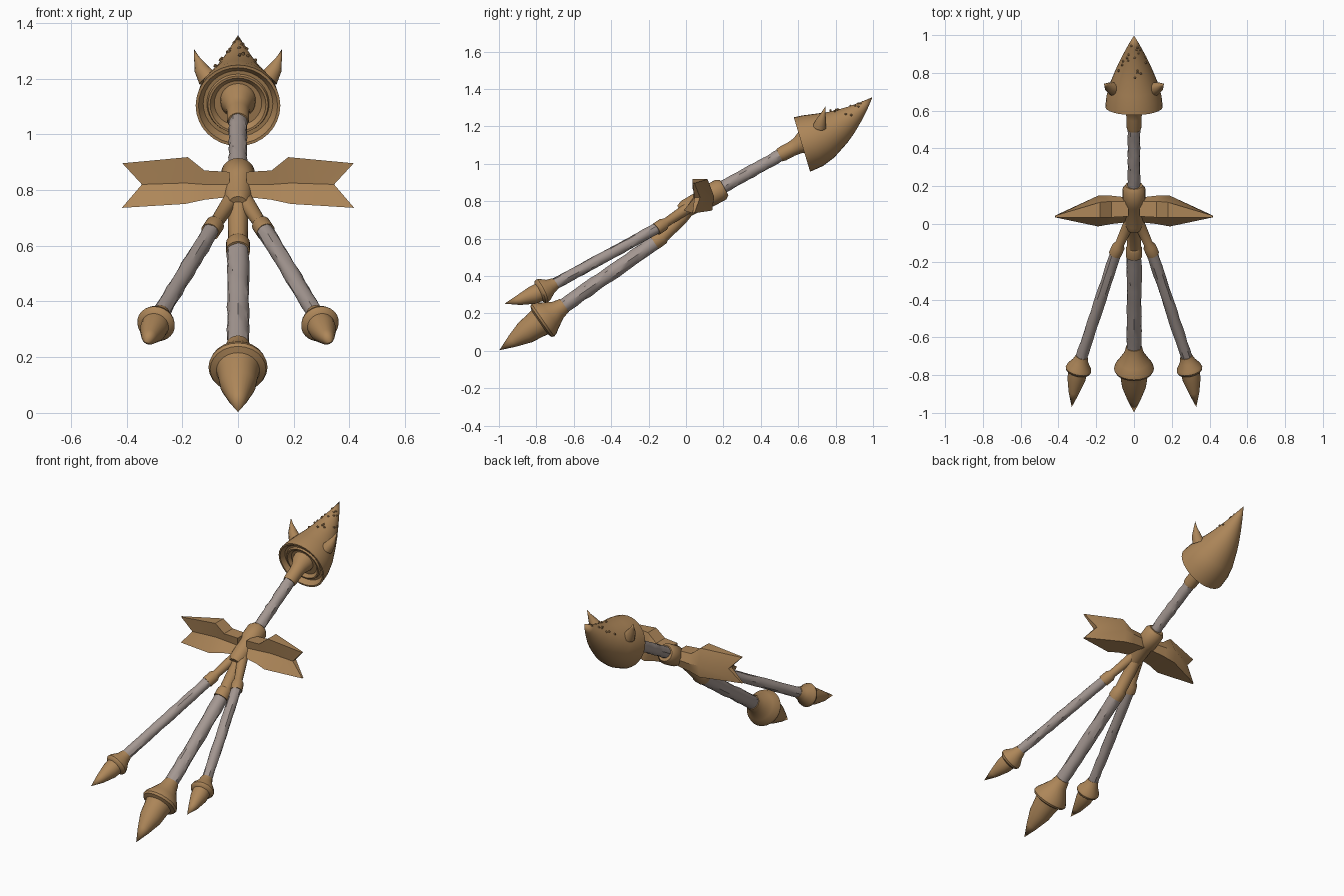
import bpy, bmesh, math, random
from mathutils import Vector, Matrix

random.seed(4)
cube = bpy.data.objects.get("Cube")
if cube:
    bpy.data.objects.remove(cube)


def material(name, rgb):
    m = bpy.data.materials.new(name)
    m.use_nodes = True
    m.diffuse_color = (*rgb, 1)
    bsdf = m.node_tree.nodes["Principled BSDF"]
    bsdf.inputs["Base Color"].default_value = (*rgb, 1)
    bsdf.inputs["Roughness"].default_value = 0.7
    return m


bronze = material("warm bronze", (0.42, 0.24, 0.10))
stone = material("worn grey", (0.37, 0.31, 0.285))
made = []


def finish(name, bm, mat):
    bmesh.ops.remove_doubles(bm, verts=bm.verts, dist=0.0002)
    bmesh.ops.recalc_face_normals(bm, faces=bm.faces)
    me = bpy.data.meshes.new(name)
    bm.to_mesh(me)
    bm.free()
    me.materials.append(mat)
    ob = bpy.data.objects.new(name, me)
    bpy.context.collection.objects.link(ob)
    made.append(ob)
    return ob


def frame(a, m, b, t):
    """Centre and two cross axes on a quadratic curve."""
    p = a * (1 - t) ** 2 + m * 2 * t * (1 - t) + b * t * t
    d = ((m - a) * (1 - t) + (b - m) * t).normalized()
    u = d.cross(Vector((0, 0, 1))).normalized()
    return p, u, u.cross(d)


def lathe(name, a, b, profile, mat, mid=None, sides=24, rough=0.0):
    """Turned part: profile holds (position along path, radius)."""
    a, b = Vector(a), Vector(b)
    m = Vector(mid) if mid else (a + b) / 2
    bm = bmesh.new()
    rings = []
    for t, r in profile:
        p, u, v = frame(a, m, b, t)
        ring = []
        for i in range(sides):
            w = math.tau * i / sides
            rr = r * (1 + random.uniform(-rough, rough))
            ring.append(bm.verts.new(p + (u * math.cos(w) + v * math.sin(w)) * rr))
        rings.append(ring)
    for lo, hi in zip(rings, rings[1:]):
        for i in range(sides):
            j = (i + 1) % sides
            bm.faces.new((lo[i], lo[j], hi[j], hi[i]))
    for end, rad in ((rings[0], profile[0][1]), (rings[-1], profile[-1][1])):
        if rad > 0.001:
            bm.faces.new(end)
    return finish(name, bm, mat)


def rod(name, a, b, r):
    """Hewn, slightly uneven shaft."""
    lathe(name, a, b, [(i / 14, r) for i in range(15)], stone, sides=12, rough=0.07)


# Upper shaft and its flared neck
rod("upper_shaft", (0, 0.17, 0.86), (0, 0.53, 1.06), 0.033)
lathe("upper_neck", (0, 0.5, 1.045), (0, 0.66, 1.13),
      [(0, 0.036), (0.1, 0.04), (0.4, 0.04), (0.6, 0.045), (0.8, 0.062), (1, 0.065)], bronze)

# Hollow bent head with a stepped recess underneath
head_a, head_m, head_b = (0, 0.62, 1.103), (0, 0.81, 1.16), (0, 0.997, 1.356)
lathe("head", head_a, head_b,
      [(0.07, 0), (0.07, 0.085), (0.03, 0.1), (0.03, 0.108), (0.06, 0.112),
       (0.06, 0.125), (0, 0.142), (0, 0.152), (0.15, 0.146), (0.3, 0.13),
       (0.5, 0.098), (0.62, 0.077), (0.75, 0.052), (0.88, 0.026), (1, 0)],
      bronze, mid=head_m, sides=32)

# Small bumps toward the tip of the head
bm = bmesh.new()
for k in range(18):
    t = 0.55 + 0.02 * k
    p, u, v = frame(Vector(head_a), Vector(head_m), Vector(head_b), t)
    w = random.uniform(0.1, math.pi - 0.1)
    spot = p + (u * math.cos(w) + v * math.sin(w)) * (0.212 * (1 - t))
    bmesh.ops.create_icosphere(bm, subdivisions=1, radius=0.007,
                               matrix=Matrix.Translation(spot))
finish("head_bumps", bm, bronze)

# Central hub with collar
lathe("hub", (0, -0.03, 0.745), (0, 0.205, 0.872),
      [(0, 0.036), (0.12, 0.048), (0.55, 0.052), (0.6, 0.06),
       (0.92, 0.06), (1, 0.045)], bronze)

# Centre prong
lathe("centre_socket", (0, 0.02, 0.775), (0, -0.17, 0.58),
      [(0, 0.04), (0.3, 0.036), (0.8, 0.036), (0.84, 0.043), (1, 0.043)],
      bronze, mid=(0, -0.04, 0.67))
rod("centre_shaft", (0, -0.15, 0.59), (0, -0.68, 0.222), 0.039)
lathe("centre_finial", (0, -0.65, 0.243), (0, -0.998, 0.003),
      [(0, 0.042), (0.1, 0.052), (0.22, 0.082), (0.29, 0.101), (0.33, 0.106),
       (0.36, 0.1), (0.38, 0.078), (0.45, 0.072), (0.6, 0.064),
       (0.8, 0.035), (1, 0)], bronze)

for s, side in ((1, "left"), (-1, "right")):
    # Side prongs
    lathe(side + "_socket", (s * 0.02, 0.02, 0.77), (s * 0.1, -0.16, 0.65),
          [(0, 0.03), (0.7, 0.024), (0.78, 0.034), (1, 0.034)], bronze)
    rod(side + "_shaft", (s * 0.093, -0.145, 0.66), (s * 0.282, -0.715, 0.35), 0.03)
    lathe(side + "_finial", (s * 0.276, -0.7, 0.36), (s * 0.33, -0.97, 0.252),
          [(0, 0.032), (0.12, 0.042), (0.24, 0.064), (0.3, 0.069), (0.34, 0.064),
           (0.37, 0.05), (0.5, 0.048), (0.75, 0.028), (1, 0)],
          bronze, mid=(s * 0.308, -0.81, 0.287))

    # Horns on the head
    lathe(side + "_horn", (s * 0.11, 0.715, 1.2), (s * 0.158, 0.745, 1.306),
          [(0, 0.036), (0.4, 0.026), (0.75, 0.01), (1, 0)],
          bronze, mid=(s * 0.14, 0.725, 1.24), sides=12)

    # Notched wings: each row is top, middle, bottom as (x, z, front y, back y)
    stations = [
        ((0.03, 0.865, 0.04, 0.12), (0.03, 0.82, 0.04, 0.14), (0.03, 0.775, 0.01, 0.13)),
        ((0.12, 0.87, 0.035, 0.12), (0.12, 0.82, 0.05, 0.15), (0.12, 0.765, 0, 0.135)),
        ((0.18, 0.918, 0.035, 0.115), (0.19, 0.825, 0.05, 0.15), (0.19, 0.75, -0.013, 0.14)),
        ((0.415, 0.896, 0.035, 0.045), (0.345, 0.82, 0.045, 0.075), (0.417, 0.736, 0.035, 0.045)),
    ]
    bm = bmesh.new()
    front = [[bm.verts.new((s * x, f, z)) for x, z, f, k in st] for st in stations]
    back = [[bm.verts.new((s * x, k, z)) for x, z, f, k in st] for st in stations]
    for i in range(3):
        for g in (front, back):
            for j in range(2):
                bm.faces.new((g[i][j], g[i + 1][j], g[i + 1][j + 1], g[i][j + 1]))
        for j in (0, 2):
            bm.faces.new((front[i][j], front[i + 1][j], back[i + 1][j], back[i][j]))
    for i in (0, 3):
        for j in range(2):
            bm.faces.new((front[i][j], front[i][j + 1], back[i][j + 1], back[i][j]))
    finish(side + "_wing", bm, bronze)

# Smooth shading with sharp edges kept
bpy.ops.object.select_all(action="DESELECT")
for ob in made:
    ob.select_set(True)
bpy.context.view_layer.objects.active = made[0]
bpy.ops.object.shade_smooth_by_angle(angle=math.radians(35))
